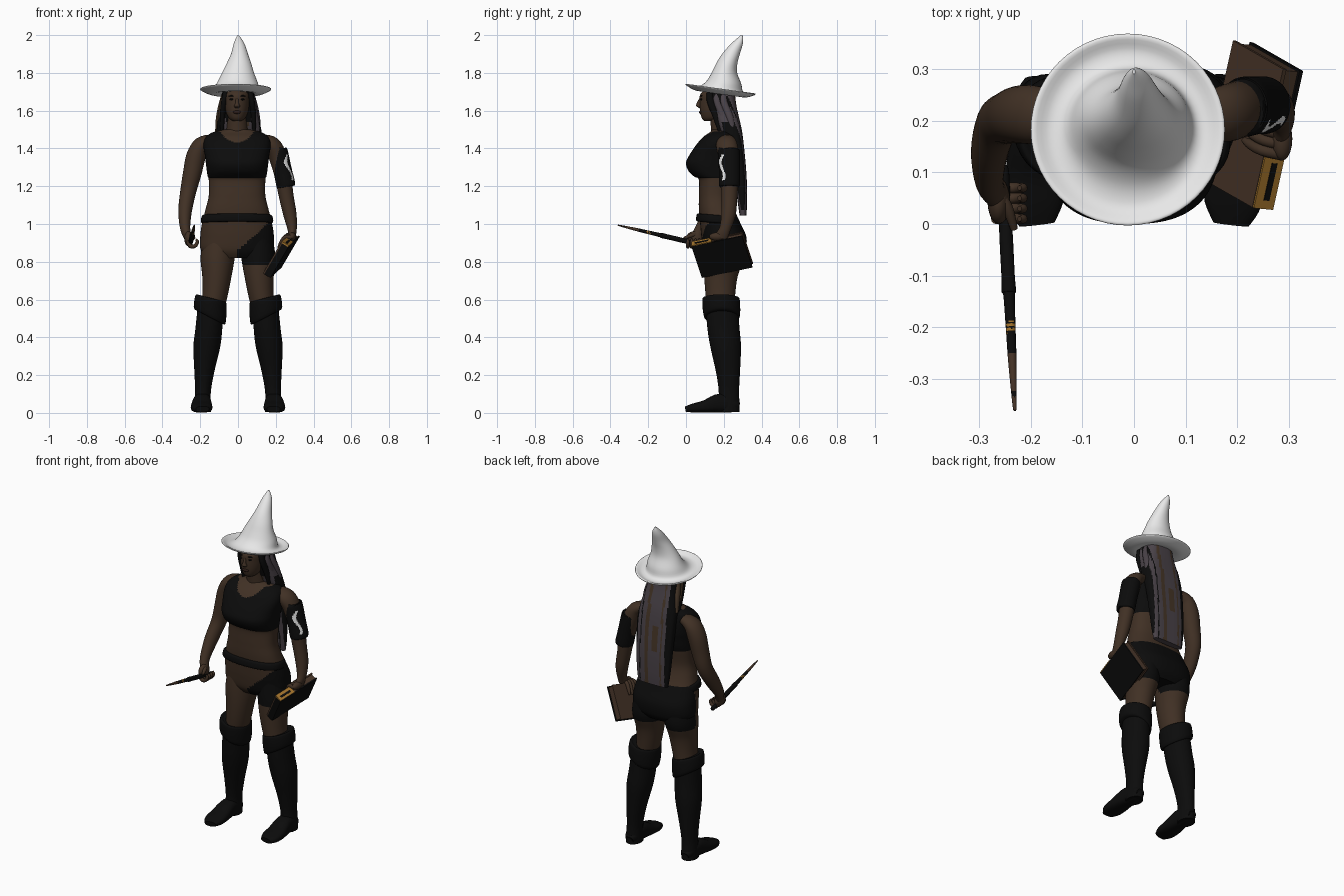
import bpy, bmesh, math
from mathutils import Vector, Matrix


def mat(name, r, g, b):
    m = bpy.data.materials.new(name)
    m.diffuse_color = (r, g, b, 1)
    return m


SKIN = mat("dark skin", .052, .030, .018)
BLACK = mat("black cloth", .0035, .0035, .0035)
GREY = mat("mauve grey hair", .068, .055, .065)
BROWN = mat("brown hair", .060, .036, .020)
WHITE = mat("white felt", .85, .85, .85)
GOLD = mat("gold", .36, .17, .025)
LEATHER = mat("brown leather", .060, .033, .020)
LIP = mat("dark lips", .026, .012, .009)


def finish(bm, name, mats, rule=None, smooth=True):
    bmesh.ops.recalc_face_normals(bm, faces=bm.faces)
    for f in bm.faces:
        f.smooth = smooth and len(f.verts) <= 4
        if rule:
            f.material_index = rule(f.calc_center_median())
    me = bpy.data.meshes.new(name)
    bm.to_mesh(me)
    bm.free()
    for m in mats:
        me.materials.append(m)
    ob = bpy.data.objects.new(name, me)
    bpy.context.collection.objects.link(ob)
    return ob


def spline(rows, sub):
    """Catmull-Rom through rows of numbers."""
    out = []
    for i in range(len(rows) - 1):
        p0, p1, p2 = rows[max(i - 1, 0)], rows[i], rows[i + 1]
        p3 = rows[min(i + 2, len(rows) - 1)]
        for k in range(sub):
            t = k / sub
            out.append([.5 * (2 * b + (c - a) * t + (2 * a - 5 * b + 4 * c - d) * t * t
                              + (3 * b - a - 3 * c + d) * t ** 3)
                        for a, b, c, d in zip(p0, p1, p2, p3)])
    return out + [list(rows[-1])]


def loft(name, rings, mats, rule=None, n=32, sub=4, flat=True, p=1.0, ref=(1, 0, 0)):
    """Rings x,y,z,rx,ry[,tilt y,tilt x]; horizontal if flat, else square to the path."""
    rows = spline([tuple(r) + (0,) * (7 - len(r)) for r in rings], sub)
    bm = bmesh.new()
    loops = []
    for i, r in enumerate(rows):
        c = Vector(r[:3])
        u, v = Vector((1, 0, r[6])), Vector((0, 1, r[5]))
        if not flat:
            t = Vector(rows[min(i + 1, len(rows) - 1)][:3]) - Vector(rows[max(i - 1, 0)][:3])
            t.normalize()
            u = Vector(ref)
            u = (u - t * u.dot(t)).normalized()
            v = t.cross(u)
        ring = []
        for k in range(n):
            a = 2 * math.pi * k / n
            ca, sa = math.cos(a), math.sin(a)
            ca = math.copysign(abs(ca) ** p, ca)
            sa = math.copysign(abs(sa) ** p, sa)
            ring.append(bm.verts.new(c + u * (max(r[3], .001) * ca) + v * (max(r[4], .001) * sa)))
        loops.append(ring)
    for a, b in zip(loops, loops[1:]):
        for k in range(n):
            j = (k + 1) % n
            bm.faces.new((a[k], a[j], b[j], b[k]))
    bm.faces.new(loops[0])
    bm.faces.new(loops[-1])
    return finish(bm, name, mats, rule)


def ball(name, loc, size, m):
    bm = bmesh.new()
    bmesh.ops.create_uvsphere(bm, u_segments=20, v_segments=12, radius=1,
                              matrix=Matrix.Translation(loc) @ Matrix.Diagonal((*size, 1)))
    return finish(bm, name, [m])


# Torso: skin with a black cropped top; front/back given as y limits
def shorts(c):
    if not .785 < c.z < 1.035:
        return 0
    return int(c.y > .19 or (c.x > 0 and c.z < .86 + .9 * c.x))


def torso_rule(c):
    if c.z < 1.243:
        return shorts(c)
    x = abs(c.x + .005)
    if c.y < .2:
        return int(c.z < 1.43 + .06 * (x / .09) ** 2 and c.z < 1.49)
    return int(c.z < 1.475 or x > .08)


prof = [(.82, .13, .12, .29), (.86, .19, .095, .315), (.93, .195, .082, .32), (1.0, .186, .075, .29),
        (1.08, .166, .068, .255), (1.15, .150, .068, .24), (1.235, .150, .068, .25),
        (1.25, .155, .045, .255), (1.28, .160, .014, .265), (1.32, .165, 0, .27),
        (1.36, .170, .015, .275), (1.42, .178, .055, .27), (1.46, .165, .09, .265),
        (1.485, .13, .125, .26), (1.50, .07, .14, .25)]
loft("torso", [(-.005, (f + b) / 2, z, rx, (b - f) / 2) for z, rx, f, b in prof],
     [SKIN, BLACK], torso_rule, n=96, sub=8, p=.82)
loft("neck", [(-.005, .2, 1.43, .065, .065), (-.005, .19, 1.5, .057, .057), (-.005, .18, 1.6, .055, .058)], [SKIN])
loft("belt", [(-.005, .162, 1.005, .17, .095, -.08), (-.005, .162, 1.01, .191, .108, -.08),
              (-.005, .162, 1.043, .186, .105, -.08), (-.005, .16, 1.048, .17, .09, -.08)],
     [BLACK], n=48, p=.85)

# Head and face
loft("head", [(-.005, .125, 1.545, .022, .028), (-.005, .138, 1.562, .044, .055), (-.005, .15, 1.6, .06, .076),
              (-.005, .16, 1.65, .067, .088), (-.005, .168, 1.69, .069, .09), (-.005, .185, 1.725, .055, .06)], [SKIN])
loft("nose", [(-.005, .078, 1.665, .007, .008), (-.005, .07, 1.64, .009, .013),
              (-.005, .068, 1.625, .016, .014), (-.005, .076, 1.615, .01, .008)], [SKIN], n=16)
ball("mouth", (-.005, .078, 1.592), (.022, .009, .009), LIP)
for s in (-1, 1):
    ball("eye", (-.005 + s * .028, .081, 1.66), (.012, .006, .005), BLACK)
    ball("eyebrow", (-.005 + s * .029, .081, 1.678), (.017, .006, .004), BLACK)


# Long streaked hair
def hair_rule(c):
    x = c.x
    if x < -.075 or x > .112 or c.y < .16:
        return 1
    if .035 < x < .055 or -.055 < x < -.045 or (abs(x + .012) < .02 and 1.25 < c.z < 1.4):
        return 2
    return 1 if .085 < x < .092 else 0


HAIR = [GREY, BLACK, BROWN]
loft("long_hair", [(0, .195, 1.735, .06, .05), (0, .185, 1.7, .082, .072), (0, .2, 1.62, .095, .068),
                   (.005, .235, 1.5, .118, .06), (.01, .268, 1.4, .122, .04), (.01, .288, 1.25, .116, .033),
                   (.01, .298, 1.12, .108, .025), (.01, .302, 1.045, .098, .018)],
     HAIR, hair_rule, n=80, sub=6, p=.62)
for s in (-1, 1):
    for k in range(3):
        y = .13 + .035 * k
        loft("side_lock", [(s * .062, y, 1.715, .014, .018), (s * (.074 + .005 * k), y, 1.65, .015, .02),
                           (s * (.082 + .01 * k), y + .03, 1.57, .014, .02),
                           (s * (.085 + .014 * k), y + .05, 1.49, .008, .012)],
             [BLACK if k == 0 else GREY if s > 0 else BROWN], n=12)

# Pointed hat with a tilted brim
TILT = -.14
loft("hat", [(-.012, .183, 1.70, .06, .06, TILT), (-.012, .183, 1.687, .125, .125, TILT),
             (-.012, .183, 1.708, .183, .181, TILT), (-.012, .183, 1.717, .182, .18, TILT),
             (-.012, .183, 1.704, .15, .15, TILT), (-.008, .187, 1.713, .124, .116, TILT),
             (-.003, .2, 1.75, .107, .092, TILT / 2), (0, .203, 1.8, .085, .068), (.005, .216, 1.85, .065, .056),
             (.008, .238, 1.9, .045, .047), (.006, .267, 1.95, .03, .033), (.003, .285, 1.98, .016, .018),
             (0, .295, 2.0, .003, .004)], [WHITE], n=56, sub=4)

# Legs, boots and feet
for s, side in ((-1, "right"), (1, "left")):
    loft(side + "_leg", [(s * .1, .2, .92, .085, .1), (s * .108, .2, .82, .09, .105), (s * .112, .185, .72, .077, .088),
                         (s * .122, .182, .62, .067, .078), (s * .14, .185, .52, .06, .07)],
         [SKIN, BLACK], shorts, n=48, sub=8)
    loft(side + "_boot", [(s * .143, .188, .585, .068, .085), (s * .154, .198, .45, .071, .085),
                          (s * .165, .21, .35, .071, .081), (s * .178, .222, .22, .053, .064),
                          (s * .185, .227, .12, .042, .054), (s * .188, .227, .05, .044, .056),
                          (s * .188, .227, .006, .044, .056)], [BLACK])
    loft(side + "_boot_cuff", [(s * .142, .185, .60, .066, .08, 0, s * .3), (s * .143, .185, .607, .08, .097, 0, s * .25),
                               (s * .146, .187, .565, .086, .1, 0, s * .3), (s * .15, .19, .512, .083, .095, 0, s * .5),
                               (s * .15, .19, .507, .066, .08, 0, s * .5)], [BLACK], sub=3)
    loft(side + "_foot", [(s * .188, .278, .03, .025, .022), (s * .188, .25, .04, .04, .038),
                          (s * .19, .18, .052, .047, .05), (s * .193, .1, .034, .056, .033),
                          (s * .192, .04, .026, .055, .024), (s * .188, .0, .02, .035, .015)],
         [BLACK], flat=False, p=.75)

# Arms
loft("wand_arm", [(-.14, .21, 1.445, .03, .045), (-.192, .212, 1.42, .043, .056), (-.222, .212, 1.36, .051, .056),
                  (-.242, .207, 1.27, .049, .051), (-.264, .195, 1.17, .042, .046), (-.28, .14, 1.07, .036, .042),
                  (-.28, .08, .98, .027, .03), (-.265, .055, .93, .022, .028)], [SKIN], flat=False)
loft("book_arm", [(.13, .21, 1.445, .03, .045), (.18, .215, 1.42, .043, .056), (.21, .225, 1.36, .048, .054),
                  (.235, .23, 1.27, .045, .05), (.255, .23, 1.15, .039, .042), (.275, .225, 1.05, .035, .038),
                  (.287, .205, .97, .024, .03), (.285, .185, .93, .018, .036)], [SKIN], flat=False)


def band_rule(c):
    zig = .192 + .01 * math.sin((c.z - 1.22) * 45)
    return int(c.x > .222 and abs(c.y - zig) < .007 and 1.23 < c.z < 1.37)


loft("armband", [(.212, .227, 1.388, .042, .05), (.213, .227, 1.383, .05, .058), (.236, .23, 1.285, .049, .056),
                 (.254, .23, 1.205, .05, .055), (.255, .23, 1.2, .04, .044)],
     [BLACK, WHITE], band_rule, n=96, sub=10, flat=False)

# Hand gripping the wand
ball("wand_palm", (-.262, .045, .922), (.022, .045, .04), SKIN)
for k in range(4):
    y = .01 + .02 * k
    loft("wand_finger", [(-.268, y, .91, .010, .010), (-.252, y, .883, .011, .011), (-.228, y, .884, .010, .010),
                         (-.215, y, .905, .009, .009), (-.222, y, .92, .005, .005)],
         [SKIN], n=12, flat=False, ref=(0, 1, 0))
loft("wand_thumb", [(-.265, .06, .945, .012, .012), (-.245, .03, .94, .011, .011), (-.232, -.01, .925, .007, .007)],
     [SKIN], n=12, flat=False, ref=(0, 0, 1))


# Wand with gold rings and a brown tip
def wand_rule(c):
    if c.y < -.25:
        return 0 if -.335 < c.y < -.325 else 1
    return 2 if -.212 < c.y < -.187 and int((c.y + .22) / .0045) % 2 else 0


wand = [(.115, .006), (.1, .012), (.03, .011), (-.02, .013), (-.1, .013), (-.13, .014), (-.14, .011),
        (-.2, .0095), (-.27, .008), (-.35, .004), (-.362, .002)]
loft("wand", [(-.249 - .05 * y, y, .909 - .235 * y, r, r) for y, r in wand],
     [BLACK, LEATHER, GOLD], wand_rule, n=16, sub=24, flat=False)

# Book held at the side, in its own tilted frame
L = Vector((.06, .27, .055)).normalized()
D = Vector((-.1, .05, -.17))
D = (D - L * D.dot(L)).normalized()
N = D.cross(L)
CENTRE = Vector((.23, .192, .837))


def book_box(name, l, d, n, size, m):
    bm = bmesh.new()
    frame = Matrix((L, D, N)).transposed().to_4x4()
    bmesh.ops.create_cube(bm, size=1, matrix=Matrix.Translation(CENTRE + L * l + D * d + N * n)
                          @ frame @ Matrix.Diagonal((*size, 1)))
    return finish(bm, name, [m], smooth=False)


book_box("book_outer_cover", 0, 0, .019, (.28, .2, .008), BLACK)
book_box("book_inner_cover", 0, 0, -.019, (.28, .2, .008), LEATHER)
book_box("book_pages", .002, 0, 0, (.268, .188, .032), LEATHER)
book_box("book_spine", -.137, 0, 0, (.006, .2, .04), BLACK)
book_box("book_gold_edge", -.085, -.1, 0, (.11, .009, .044), GOLD)
book_box("book_edge_label", -.085, -.105, .002, (.075, .003, .012), BLACK)

# Hand holding the book
for k in range(4):
    top = CENTRE + L * (-.025 + .02 * k) - D * .1
    pts = [top - D * .02 + N * .005, top - N * .028, top + D * .04 - N * .032, top + D * .07 - N * .03]
    loft("book_finger", [(*q, r, r) for q, r in zip(pts, (.012, .011, .010, .006))],
         [SKIN], n=12, flat=False, ref=L)
ball("book_palm", CENTRE + L * .005 - D * .115, (.02, .042, .022), SKIN)
